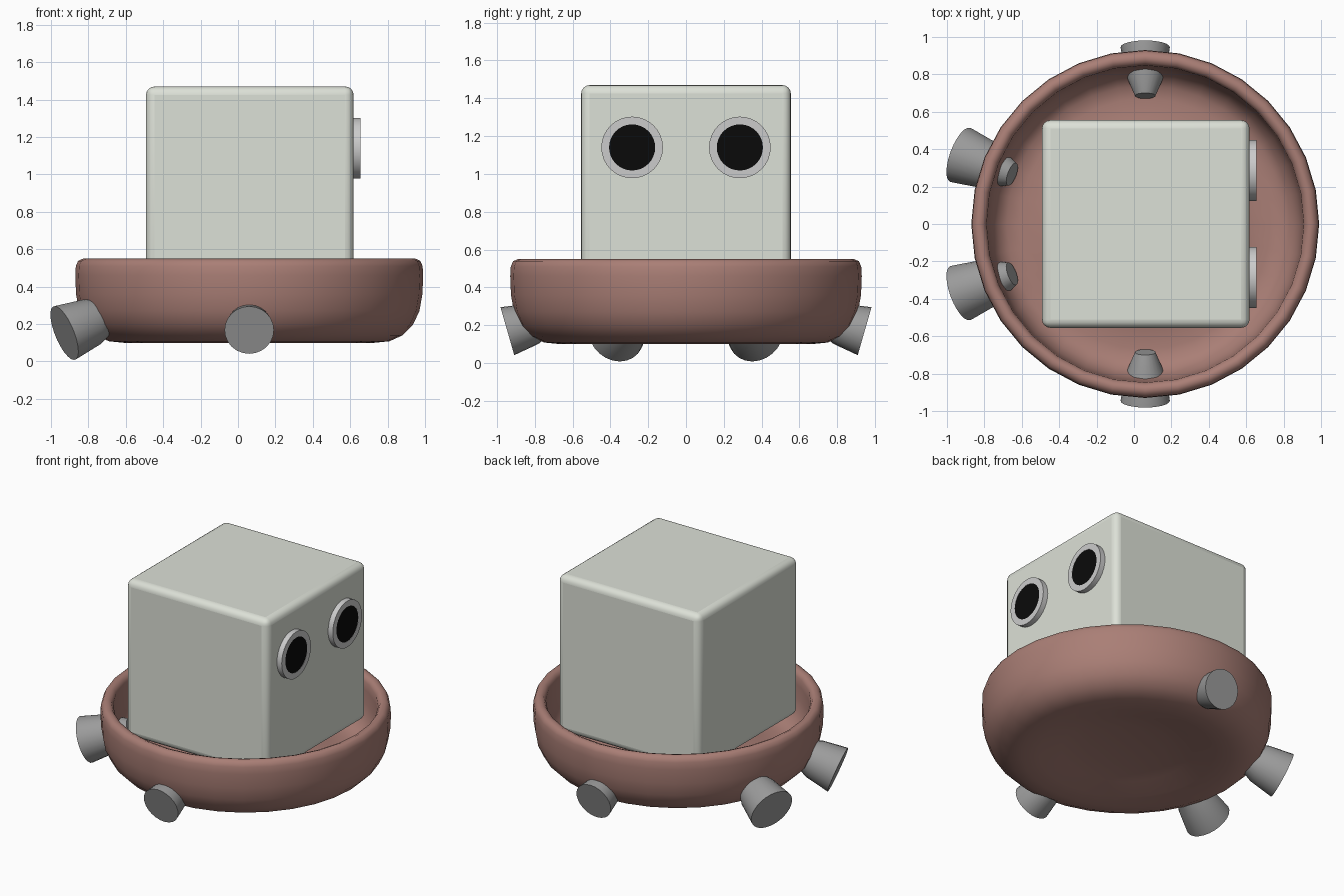
import bpy, math
from mathutils import Vector

if "Cube" in bpy.data.objects:
    bpy.data.objects.remove(bpy.data.objects["Cube"])

CX = 0.06  # axis of the bowl


def material(name, rgb):
    m = bpy.data.materials.new(name)
    m.diffuse_color = (*rgb, 1)
    m.use_nodes = True
    m.node_tree.nodes["Principled BSDF"].inputs["Base Color"].default_value = m.diffuse_color
    return m


SHELL = material("pale_shell", (0.72, 0.75, 0.68))
CLAY = material("clay", (0.40, 0.21, 0.18))
METAL = material("dark_metal", (0.33, 0.33, 0.33))
RING = material("ring_grey", (0.62, 0.60, 0.61))
BLACK = material("black", (0.003, 0.003, 0.003))


def lathe(name, profile, mat, segs=32, angle=35):
    """Revolve (radius, z) points about z; zero radius closes to a pole."""
    verts, faces, rings = [], [], []
    for r, z in profile:
        n = segs if r > 0 else 1
        rings.append([len(verts) + i for i in range(n)])
        verts += [(r * math.cos(i * math.tau / segs), r * math.sin(i * math.tau / segs), z)
                  for i in range(n)]
    for a, b in zip(rings, rings[1:]):
        for i in range(segs):
            j = (i + 1) % segs
            quad = [a[i % len(a)], a[j % len(a)], b[j % len(b)], b[i % len(b)]]
            faces.append(list(dict.fromkeys(quad)))
    me = bpy.data.meshes.new(name)
    me.from_pydata(verts, [], faces)
    me.materials.append(mat)
    ob = bpy.data.objects.new(name, me)
    bpy.context.collection.objects.link(ob)
    smooth(ob, angle)
    return ob


def smooth(ob, angle):
    bpy.ops.object.select_all(action='DESELECT')
    ob.select_set(True)
    bpy.context.view_layer.objects.active = ob
    bpy.ops.object.shade_smooth_by_angle(angle=math.radians(angle))


def aim(ob, base, direction):
    ob.location = base
    ob.rotation_euler = Vector(direction).to_track_quat('Z', 'Y').to_euler()


# Bowl: dimpled underside, rounded wall, thin rim, inner floor
bowl = lathe("bowl", [
    (0, .175), (.25, .17), (.42, .145), (.56, .112), (.67, .10), (.75, .108), (.82, .14),
    (.875, .195), (.91, .27), (.926, .36), (.93, .46), (.927, .51), (.915, .538), (.888, .55),
    (.862, .54), (.848, .515), (.845, .46), (.84, .37), (.825, .29), (.79, .225), (.74, .19),
    (.67, .18), (.56, .192), (.42, .225), (.25, .25), (0, .255)], CLAY, angle=60)
bowl.location.x = CX

# Box head resting in the bowl
bpy.ops.mesh.primitive_cube_add(size=1, location=(0.063, 0, 0.915))
head = bpy.context.object
head.name = "box_head"
head.scale = (1.11, 1.11, 1.11)
bpy.ops.object.transform_apply(location=False, scale=True)
head.data.materials.append(SHELL)
bev = head.modifiers.new("Bevel", 'BEVEL')
bev.width, bev.segments = 0.045, 4
smooth(head, 40)

# Nozzles through the bowl wall: side pair and larger rear pair
for name, ang, outer_r, outer_z, tilt, s in (
        ("side_nozzle", 90, 0.945, 0.168, 16, 1.0),
        ("rear_nozzle", 159.5, 1.055, 0.152, 21, 1.17)):
    for side, label in ((1, "left"), (-1, "right")):
        a, t = math.radians(ang) * side, math.radians(tilt)
        d = Vector((math.cos(a) * math.cos(t), math.sin(a) * math.cos(t), -math.sin(t)))
        end = Vector((CX + outer_r * math.cos(a), outer_r * math.sin(a), outer_z))
        ob = lathe(f"{name}_{label}", [(0, 0), (.055 * s, 0), (.11 * s, .13 * s),
                                       (.132 * s, .27 * s), (0, .27 * s)], METAL, 24)
        aim(ob, end - d * .27 * s, d)

# Eyes: raised ring with a black disc
for side, label in ((1, "left"), (-1, "right")):
    base = (0.60, 0.285 * side, 1.14)
    ring = lathe(f"eye_ring_{label}", [(.122, 0), (.163, 0), (.163, .055), (.122, .055), (.122, 0)],
                 RING, 32)
    aim(ring, base, (1, 0, 0))
    pupil = lathe(f"pupil_{label}", [(0, 0), (.122, 0), (.122, .054), (0, .054)], BLACK, 32)
    aim(pupil, base, (1, 0, 0))
